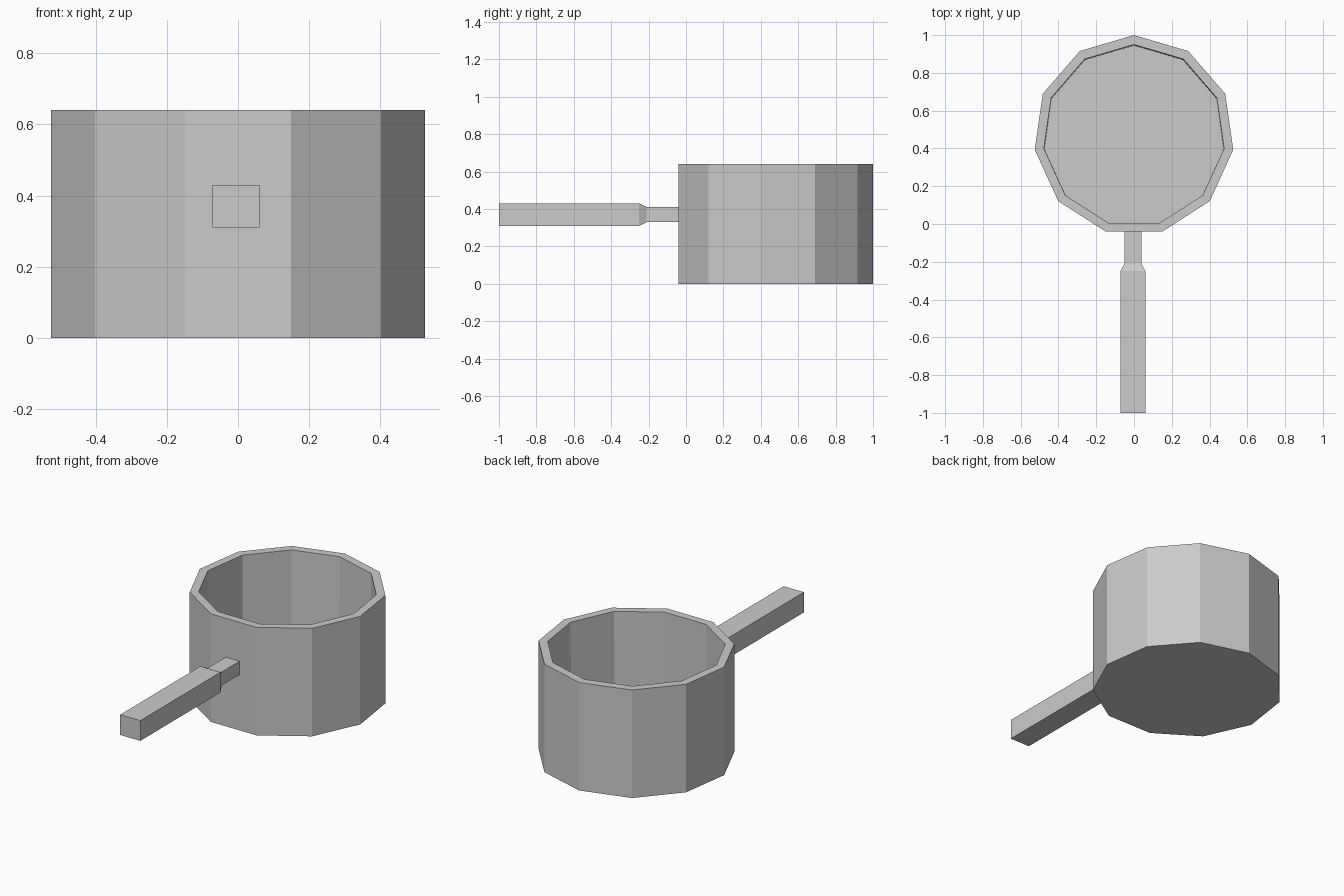
import bpy, bmesh, math

if "Cube" in bpy.data.objects:
    bpy.data.objects.remove(bpy.data.objects["Cube"])


def loft(name, rings, cap_start=True):
    """Skin a sequence of equal-sized vertex rings and cap the ends."""
    bm = bmesh.new()
    loops = [[bm.verts.new(p) for p in ring] for ring in rings]
    n = len(loops[0])
    for a, b in zip(loops, loops[1:]):
        for i in range(n):
            j = (i + 1) % n
            bm.faces.new((a[i], a[j], b[j], b[i]))
    bm.faces.new(loops[0])
    bm.faces.new(loops[-1])
    bmesh.ops.recalc_face_normals(bm, faces=bm.faces)
    mesh = bpy.data.meshes.new(name)
    bm.to_mesh(mesh)
    bm.free()
    obj = bpy.data.objects.new(name, mesh)
    bpy.context.collection.objects.link(obj)
    return obj


def polygon(radius, cy, z, sides=11):
    """Horizontal polygon with one corner pointing to the back."""
    angles = [math.pi / 2 + math.tau * k / sides for k in range(sides)]
    return [(radius * math.cos(a), cy + radius * math.sin(a), z) for a in angles]


def section(y, half_w, half_h, cx=-0.006, cz=0.37):
    """Rectangular handle cross-section at depth y."""
    return [(cx + sx * half_w, y, cz + sz * half_h)
            for sx, sz in ((-1, -1), (1, -1), (1, 1), (-1, 1))]


# Pot: outer wall, rim, slightly tapered inner wall and floor
loft("pot", [
    polygon(0.531, 0.469, 0.0),
    polygon(0.531, 0.469, 0.64),
    polygon(0.482, 0.468, 0.64),
    polygon(0.479, 0.4655, 0.05),
])

# Handle: thick grip, short taper, thin neck entering the pot wall
loft("handle", [
    section(-1.0, 0.066, 0.06),
    section(-0.25, 0.066, 0.06),
    section(-0.21, 0.045, 0.04),
    section(-0.03, 0.045, 0.04),
])
